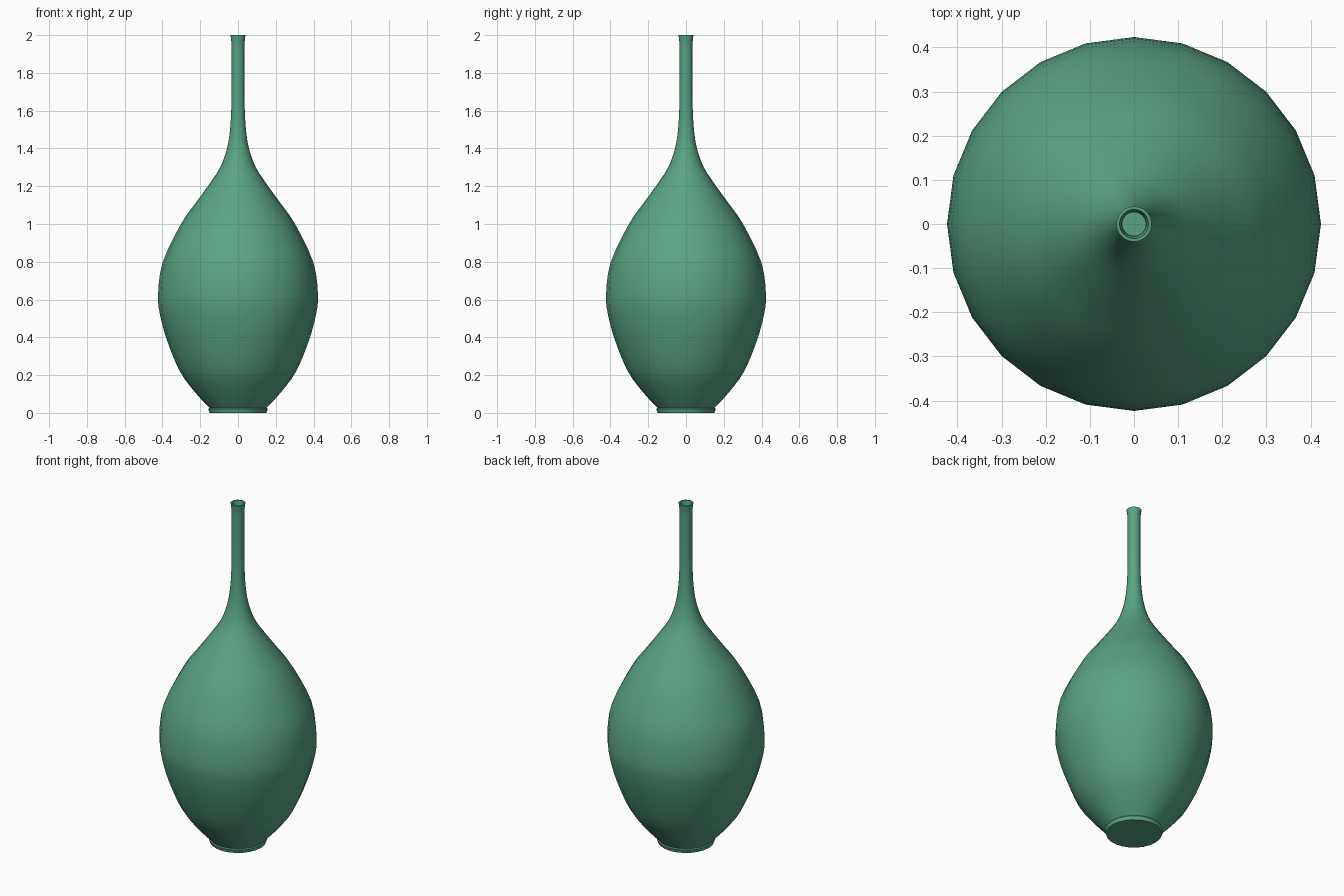
import bpy, bmesh, math

if "Cube" in bpy.data.objects:
    bpy.data.objects.remove(bpy.data.objects["Cube"])

SIDES = 24

# glazed green colour
mat = bpy.data.materials.new("vase green")
mat.diffuse_color = (0.10, 0.37, 0.23, 1.0)
mat.use_nodes = True
mat.node_tree.nodes["Principled BSDF"].inputs["Base Color"].default_value = mat.diffuse_color


def smooth_profile(pts, steps):
    """Catmull-Rom curve through (radius, z) points."""
    p = [pts[0]] + pts + [pts[-1]]
    out = []
    for i in range(1, len(p) - 2):
        a, b, c, d = p[i - 1:i + 3]
        for s in range(steps):
            t = s / steps
            out.append(tuple(0.5 * (2 * b[k] + (c[k] - a[k]) * t
                       + (2 * a[k] - 5 * b[k] + 4 * c[k] - d[k]) * t * t
                       + (3 * b[k] - a[k] - 3 * c[k] + d[k]) * t ** 3)
                       for k in (0, 1)))
    out.append(pts[-1])
    return out


# body and neck curve, foot to lip
body = smooth_profile([
    (0.150, 0.025), (0.228, 0.11), (0.308, 0.22), (0.376, 0.385),
    (0.413, 0.52), (0.423, 0.63), (0.398, 0.80), (0.302, 1.00),
    (0.225, 1.11), (0.160, 1.20), (0.094, 1.30), (0.058, 1.40),
    (0.042, 1.50), (0.036, 1.60), (0.034, 1.70), (0.034, 1.93),
    (0.036, 1.97), (0.040, 2.00)], 3)

# flared foot, outer wall, lip, then inner wall down to the floor
foot = [(0.150, 0.0), (0.157, 0.02), (0.153, 0.025)]
inner = [(r - 0.007, z) for r, z in reversed(body) if z > 0.03]
profile = foot + body + inner

bm = bmesh.new()
rings = []
for r, z in profile:
    rings.append([bm.verts.new((r * math.cos(2 * math.pi * i / SIDES),
                                r * math.sin(2 * math.pi * i / SIDES), z))
                  for i in range(SIDES)])
for lo, hi in zip(rings, rings[1:]):
    for i in range(SIDES):
        j = (i + 1) % SIDES
        bm.faces.new((lo[i], lo[j], hi[j], hi[i]))
bm.faces.new(list(reversed(rings[0])))   # underside
bm.faces.new(rings[-1])                  # inside floor
bmesh.ops.recalc_face_normals(bm, faces=bm.faces)

mesh = bpy.data.meshes.new("vase")
bm.to_mesh(mesh)
bm.free()
mesh.materials.append(mat)
vase = bpy.data.objects.new("vase", mesh)
bpy.context.collection.objects.link(vase)
bpy.context.view_layer.objects.active = vase
vase.select_set(True)
bpy.ops.object.shade_smooth_by_angle(angle=math.radians(35))
